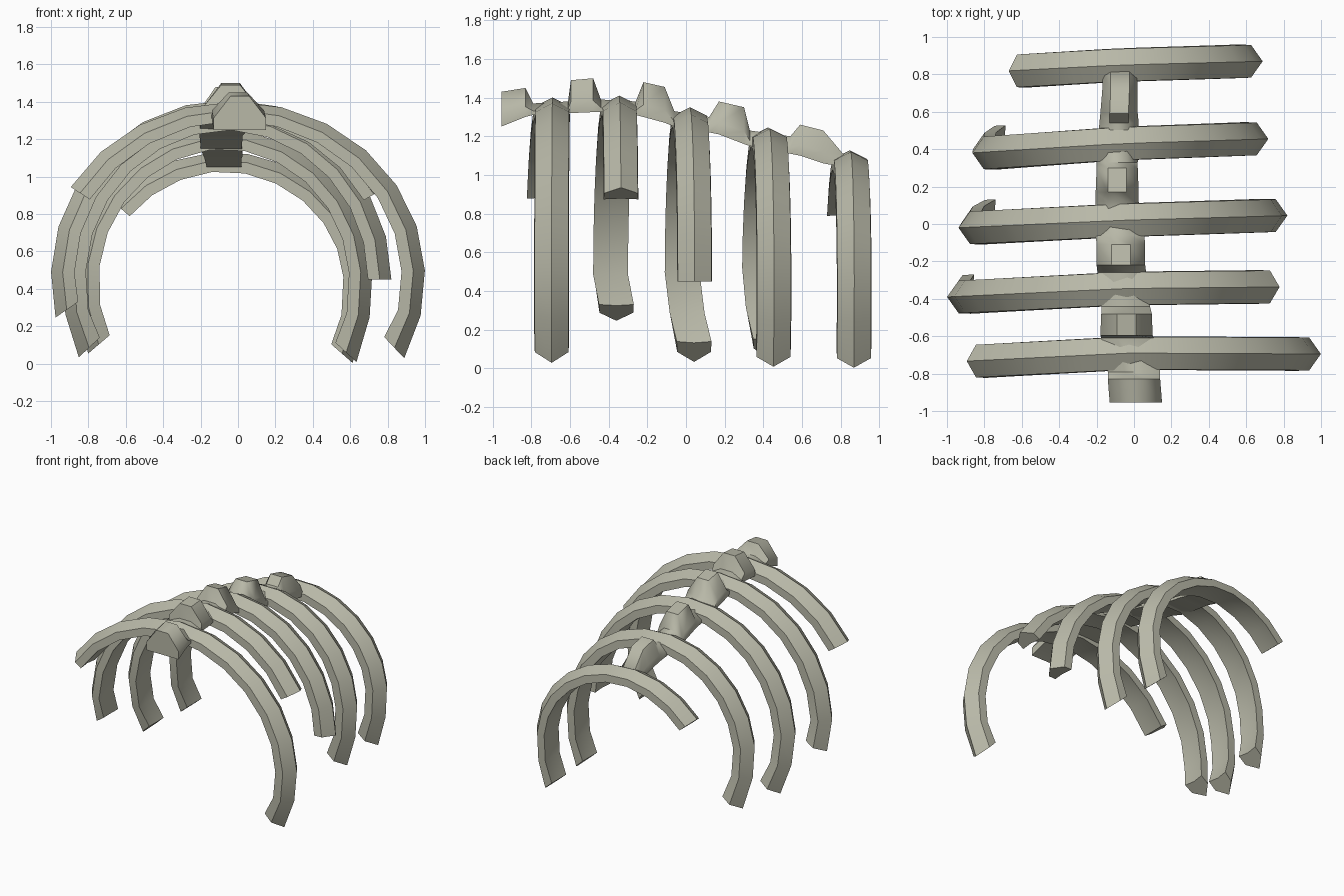
import bpy, bmesh, math

if "Cube" in bpy.data.objects:
    bpy.data.objects.remove(bpy.data.objects["Cube"])

bone = bpy.data.materials.new("weathered_bone")
bone.diffuse_color = (0.48, 0.48, 0.39, 1)
bone.use_nodes = True
bone.node_tree.nodes["Principled BSDF"].inputs["Base Color"].default_value = bone.diffuse_color


def loft(name, rings, angle):
    """Skin a list of closed rings, cap both ends and shade by angle."""
    bm = bmesh.new()
    rows = [[bm.verts.new(p) for p in r] for r in rings]
    n = len(rows[0])
    for a, b in zip(rows, rows[1:]):
        for i in range(n):
            j = (i + 1) % n
            bm.faces.new((a[i], a[j], b[j], b[i]))
    bm.faces.new(rows[0])
    bm.faces.new(rows[-1])
    bmesh.ops.recalc_face_normals(bm, faces=bm.faces)
    me = bpy.data.meshes.new(name)
    bm.to_mesh(me)
    bm.free()
    ob = bpy.data.objects.new(name, me)
    bpy.context.collection.objects.link(ob)
    me.materials.append(bone)
    bpy.ops.object.select_all(action='DESELECT')
    ob.select_set(True)
    bpy.context.view_layer.objects.active = ob
    bpy.ops.object.shade_smooth_by_angle(angle=math.radians(angle))
    return ob


# Rib: an arch swept with a keeled six-sided section
def rib(name, cx, rx, cz, rz, left, right, ys):
    yl, ym, yr = ys
    n = round((left + right) / 15)
    rings = []
    for k in range(n + 1):
        deg = -left + (left + right) * k / n
        t = math.radians(deg)
        s, c = math.sin(t), math.cos(t)
        h = rz if c > 0 else 0.95           # longer curve below the widest point
        x, z = cx + rx * s, cz + h * c
        nx, nz = s / rx, c / h              # outward normal of the arch
        ln = math.hypot(nx, nz)
        nx, nz = nx / ln, nz / ln
        y = ym + abs(s) * ((yr if s > 0 else yl) - ym)
        if deg < -90:
            y += 0.06 * (-deg - 90) / 27    # lower left tips sweep backwards
        lift = 0.45 if k in (0, n) and abs(deg) > 95 else 0
        edge, deep = 0.042 + 0.02 * abs(s), 0.10 + 0.025 * abs(s)
        w = 0.09
        section = [(0, 0), (w * 0.97, edge), (w, deep), (0, deep - 0.008), (-w, deep), (-w * 0.97, edge)]
        rings.append([(x - nx * d, y + o, z - nz * d + lift * d) for o, d in section])
    loft(name, rings, 38)


rib("rib_1", -0.02, 1.02, 0.46, 0.94, 59, 117, (-0.74, -0.69, -0.695))
rib("rib_2", -0.047, 0.953, 0.46, 0.95, 103, 60, (-0.39, -0.345, -0.335))
rib("rib_3", -0.06, 0.88, 0.45, 0.90, 116, 90, (-0.02, 0.02, 0.045))
rib("rib_4", -0.075, 0.795, 0.44, 0.81, 114, 117, (0.38, 0.43, 0.455))
rib("rib_5", -0.075, 0.765, 0.42, 0.71, 51, 116, (0.81, 0.85, 0.87))

# Spine: one lofted bar with a hump between each pair of ribs
# (y, centre x, half width, bottom z, top z)
spine = [
    (-.955, .01, .14, 1.25, 1.43), (-.83, 0, .14, 1.30, 1.45), (-.79, 0, .14, 1.31, 1.37),
    (-.61, -.035, .14, 1.32, 1.38), (-.595, -.04, .14, 1.32, 1.49),
    (-.48, -.04, .135, 1.325, 1.50), (-.44, -.045, .13, 1.325, 1.39),
    (-.26, -.065, .13, 1.31, 1.38), (-.22, -.07, .13, 1.30, 1.48),
    (-.11, -.07, .13, 1.27, 1.455), (-.06, -.075, .13, 1.25, 1.33),
    (.12, -.09, .115, 1.22, 1.30), (.17, -.09, .115, 1.21, 1.38),
    (.30, -.09, .11, 1.16, 1.35), (.33, -.09, .11, 1.15, 1.23),
    (.54, -.08, .105, 1.11, 1.20), (.59, -.08, .10, 1.10, 1.26),
    (.71, -.075, .095, 1.06, 1.23), (.82, -.075, .09, 1.04, 1.10),
]
rings = []
for y, cx, w, b, t in spine:
    s = b + 0.35 * (t - b)
    rings.append([(cx + x, y, z) for x, z in
                  ((-w, b), (w, b), (w, s), (0.05, t), (-0.05, t), (-w, s))])
loft("spine", rings, 50)
